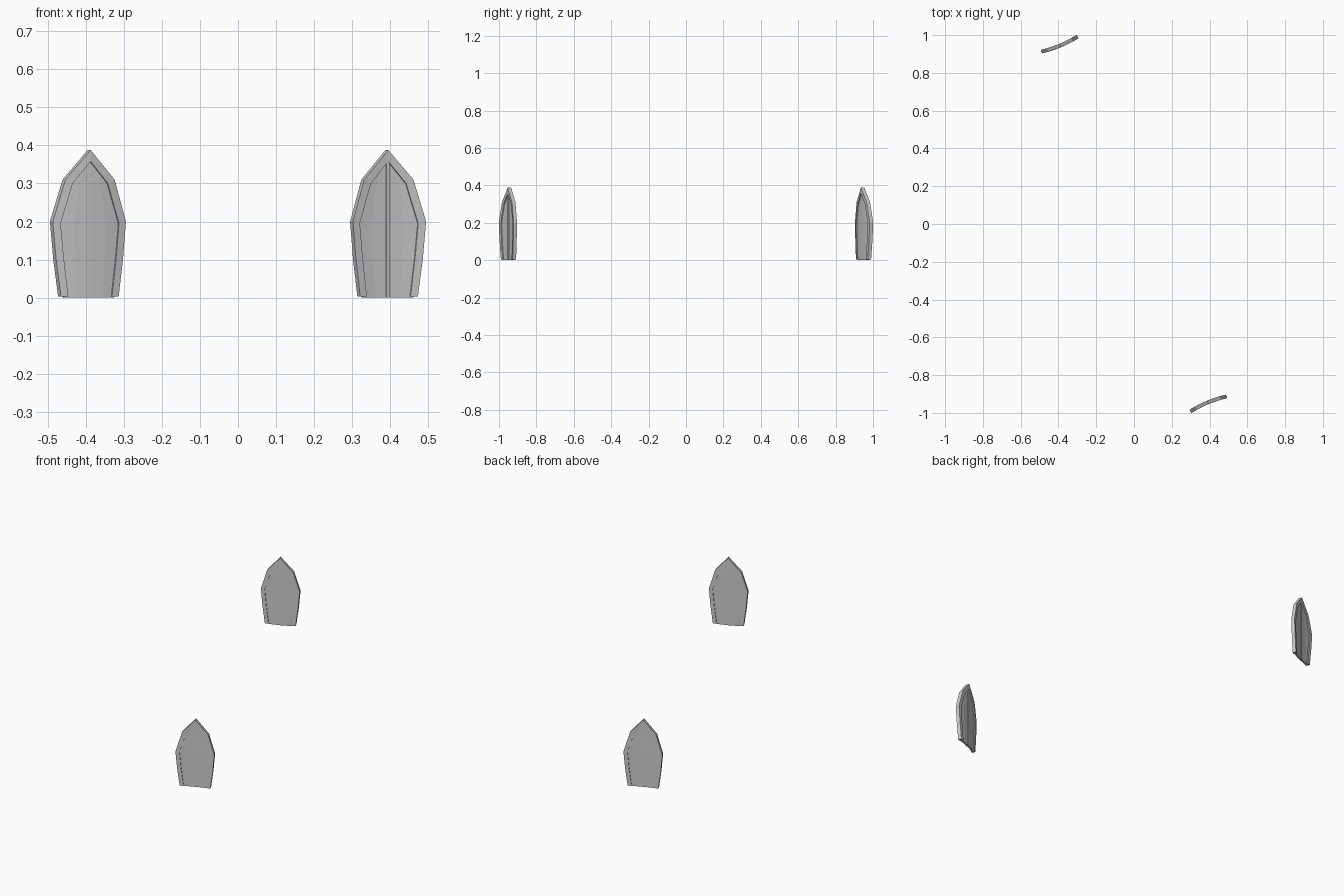
import bpy, bmesh, math
from mathutils import Matrix

if "Cube" in bpy.data.objects:
    bpy.data.objects.remove(bpy.data.objects["Cube"])

# half outline of the blade: (half width, height), bottom to tip
OUTER = [(0.082, 0.003), (0.095, 0.10), (0.104, 0.20), (0.070, 0.31), (0.0, 0.388)]
INNER = [(0.062, 0.003), (0.074, 0.10), (0.083, 0.195), (0.050, 0.30), (0.0, 0.358)]
PANEL = [(0.072, 0.0), (0.085, 0.10), (0.094, 0.198), (0.060, 0.305), (0.0, 0.372)]
RADIUS = 1.025


def bowed(u, z, lift=0.0):
    # local x = width, local -y = outward; side edges bow outward
    return (u, -RADIUS + 0.003 - 0.008 * (u / 0.1) ** 2 - lift, z)


def sheet(name, rows, thickness, angle, lift=0.0):
    bm = bmesh.new()
    grid = [[bm.verts.new(bowed(u, z, lift)) for u, z in row] for row in rows]
    for a, b in zip(grid, grid[1:]):
        for i in range(len(a) - 1):
            bm.faces.new((a[i], a[i + 1], b[i + 1], b[i]))
    bmesh.ops.remove_doubles(bm, verts=bm.verts, dist=1e-5)
    # give the sheet thickness straight through its depth
    faces = list(bm.faces)
    bmesh.ops.translate(bm, verts=bm.verts, vec=(0, -thickness / 2, 0))
    ext = bmesh.ops.extrude_face_region(bm, geom=faces, use_keep_orig=True)
    moved = [g for g in ext["geom"] if isinstance(g, bmesh.types.BMVert)]
    bmesh.ops.translate(bm, verts=moved, vec=(0, thickness, 0))
    bmesh.ops.recalc_face_normals(bm, faces=bm.faces)
    bm.transform(Matrix.Rotation(angle, 4, 'Z'))
    mesh = bpy.data.meshes.new(name)
    bm.to_mesh(mesh)
    bm.free()
    bpy.context.collection.objects.link(bpy.data.objects.new(name, mesh))


def full(half):
    return [(-w, z) for w, z in half] + [(w, z) for w, z in half[-2::-1]]


for side, angle in (("front", math.radians(22.5)), ("back", math.radians(202.5))):
    # thin curved panel
    rows = [[(w * t, z) for t in (-1, -0.5, 0, 0.5, 1)] for w, z in PANEL]
    sheet(side + "_panel", rows, 0.010, angle)
    # thicker rim around the sides and the tip
    sheet(side + "_rim", [list(p) for p in zip(full(OUTER), full(INNER))], 0.020, angle)
    # narrow centre rib, mostly on the outer face
    sheet(side + "_rib", [[(-0.004, z), (0.004, z)] for z in (0.0, 0.36)],
          0.015, angle, 0.0015)
